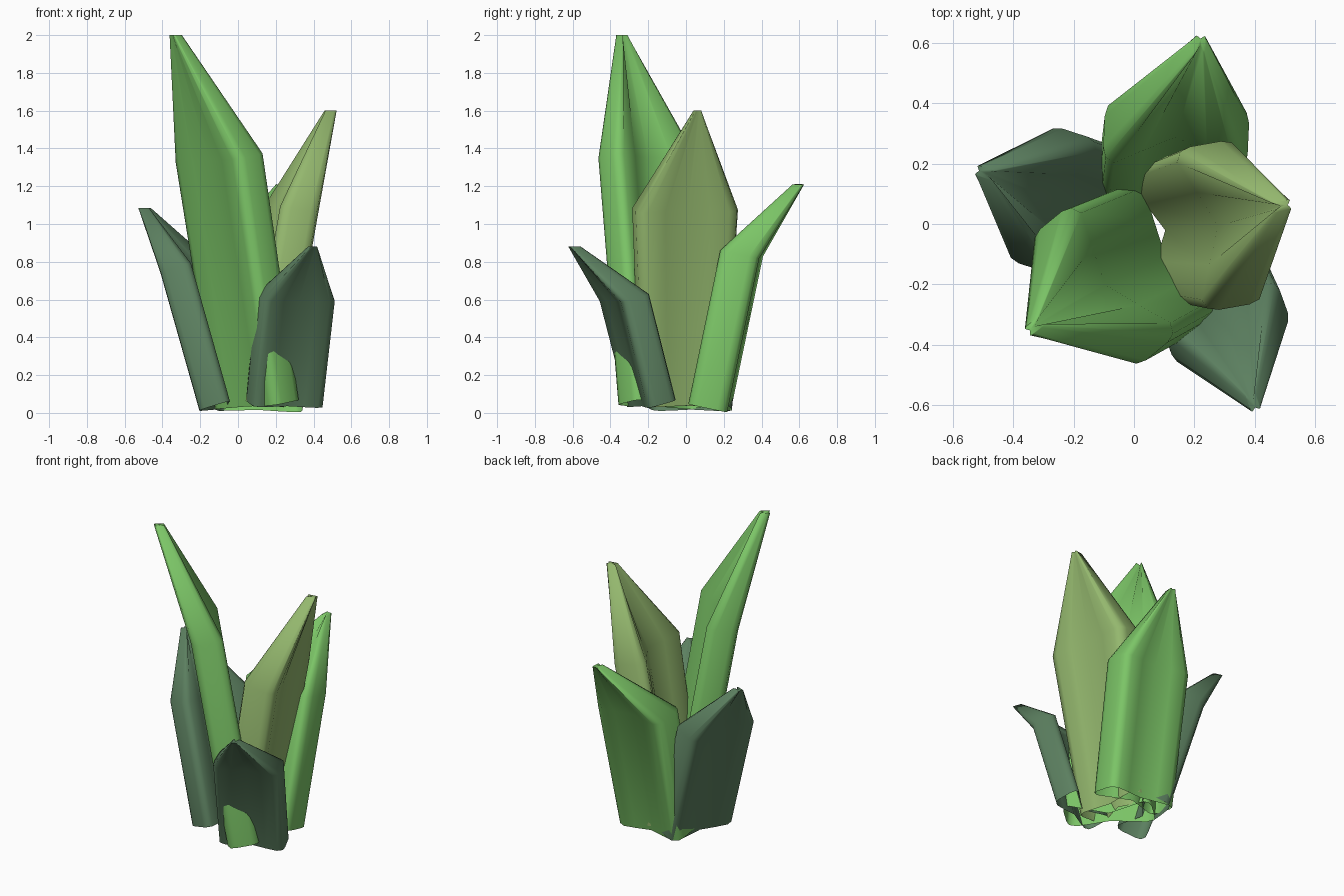
import bpy, bmesh, math
from mathutils import Vector

old = bpy.data.objects.get("Cube")
if old:
    bpy.data.objects.remove(old, do_unlink=True)


def material(name, rgb):
    m = bpy.data.materials.new(name)
    m.use_nodes = True
    m.diffuse_color = (*rgb, 1)
    m.node_tree.nodes["Principled BSDF"].inputs["Base Color"].default_value = (*rgb, 1)
    return m


bright = material("bright green", (0.20, 0.56, 0.135))
olive = material("olive green", (0.295, 0.475, 0.155))
dark = material("dark green", (0.107, 0.215, 0.117))

# Half of the leaf cross-section (width, depth): grooved outside, hollowed inside
HALF = [(0, 0.34), (0.22, 0.44), (0.4, 0.5), (0.48, 0.42), (0.5, 0.25),
        (0.5, -0.25), (0.48, -0.42), (0.42, -0.5), (0.22, -0.27), (0, -0.03)]
SECTION = HALF + [(-w, d) for w, d in HALF[-2:0:-1]]


def leaf(name, mat, base, mid, tip, heading, base_width, width, depth):
    """Hollow blade, open below: straight shaft, then a taper to a blunt tip."""
    base, mid, tip = Vector(base), Vector(mid), Vector(tip)
    axis = (mid - base).normalized()
    out = Vector((math.cos(math.radians(heading)), math.sin(math.radians(heading)), 0))
    across = axis.cross(out).normalized()
    through = across.cross(axis).normalized()
    bm = bmesh.new()
    rings = []
    for centre, w, d, deep in ((base, base_width, depth, through),
                               (mid, width, depth, through),
                               (tip, 0.035, 0.06, out)):
        rings.append([bm.verts.new(centre + across * u * w + deep * v * d)
                      for u, v in SECTION])
    n = len(SECTION)
    for lower, upper in zip(rings, rings[1:]):
        for i in range(n):
            j = (i + 1) % n
            bm.faces.new((lower[i], lower[j], upper[j], upper[i]))
    bm.faces.new(rings[-1])
    bmesh.ops.recalc_face_normals(bm, faces=bm.faces)
    mesh = bpy.data.meshes.new(name)
    bm.to_mesh(mesh)
    bm.free()
    mesh.materials.append(mat)
    obj = bpy.data.objects.new(name, mesh)
    bpy.context.collection.objects.link(obj)
    bpy.ops.object.select_all(action='DESELECT')
    obj.select_set(True)
    bpy.context.view_layer.objects.active = obj
    bpy.ops.object.shade_smooth_by_angle(angle=math.radians(70))


# Five leaves fanning out from a shared base
leaf("tall_leaf", bright, (0.10, -0.11, 0.045), (-0.10, -0.205, 1.35),
     (-0.33, -0.34, 2.0), 219, 0.53, 0.56, 0.19)
leaf("olive_leaf", olive, (0.11, -0.02, 0.05), (0.285, -0.005, 1.08),
     (0.49, 0.06, 1.6), 10, 0.44, 0.55, 0.21)
leaf("back_leaf", bright, (0.11, 0.125, 0.03), (0.14, 0.295, 0.845),
     (0.22, 0.595, 1.21), 87, 0.46, 0.48, 0.21)
leaf("right_leaf", dark, (-0.065, 0.01, 0.035), (-0.27, 0.08, 0.765),
     (-0.495, 0.17, 1.085), 162, 0.46, 0.47, 0.18)
leaf("front_leaf", dark, (0.245, -0.185, 0.05), (0.305, -0.328, 0.61),
     (0.395, -0.59, 0.88), 290, 0.40, 0.41, 0.16)
